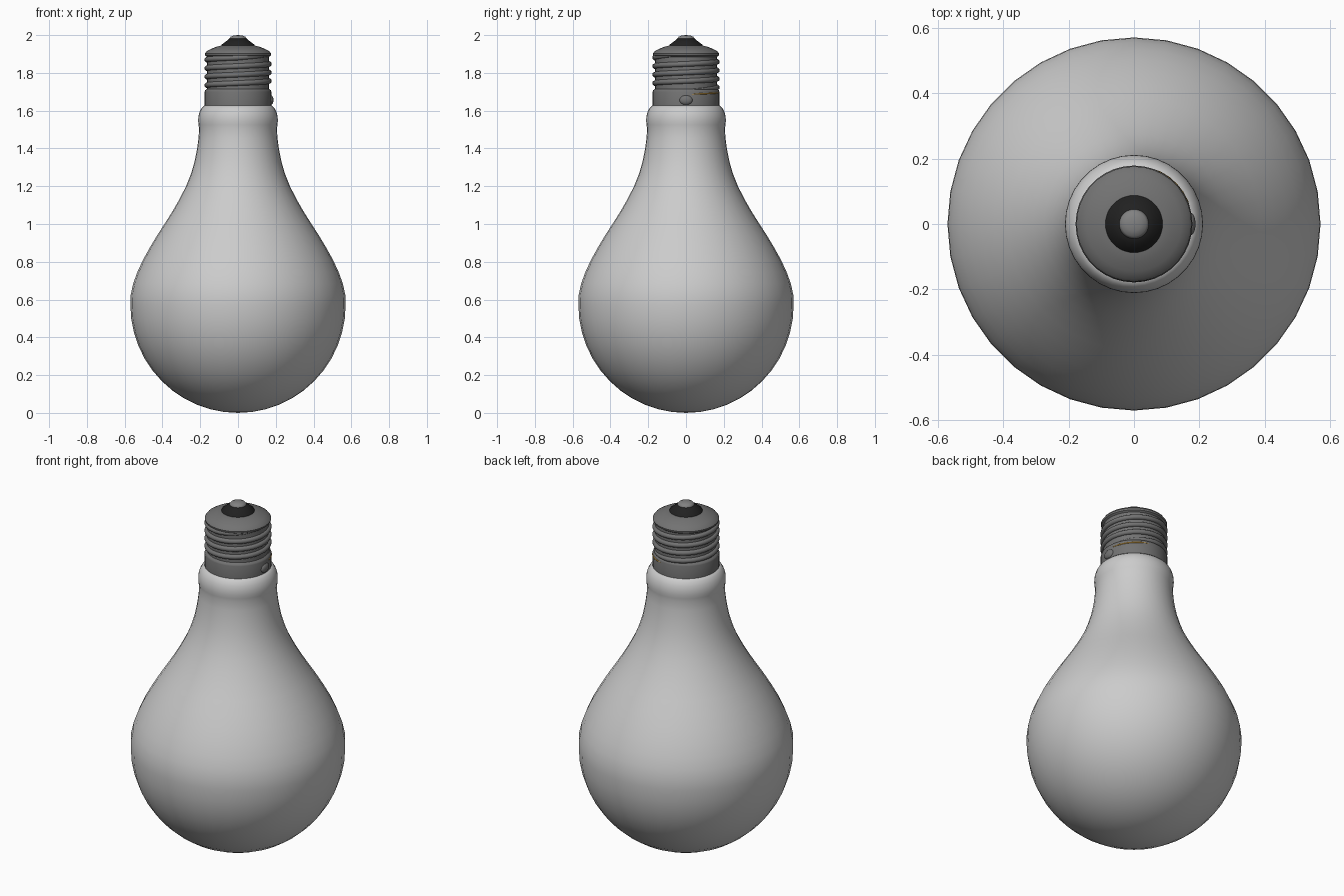
import bpy, bmesh, math
from math import sin, cos, pi, radians

if "Cube" in bpy.data.objects:
    bpy.data.objects.remove(bpy.data.objects["Cube"])

SEG = 36


def paint(ob, name, rgb):
    mat = bpy.data.materials.get(name) or bpy.data.materials.new(name)
    mat.diffuse_color = (*rgb, 1)
    mat.use_nodes = True
    mat.node_tree.nodes["Principled BSDF"].inputs["Base Color"].default_value = mat.diffuse_color
    ob.data.materials.append(mat)


def finish(ob, angle=40):
    bpy.ops.object.select_all(action='DESELECT')
    ob.select_set(True)
    bpy.context.view_layer.objects.active = ob
    bpy.ops.object.shade_smooth_by_angle(angle=radians(angle))


def make_object(name, bm):
    bmesh.ops.recalc_face_normals(bm, faces=bm.faces)
    me = bpy.data.meshes.new(name)
    bm.to_mesh(me)
    bm.free()
    ob = bpy.data.objects.new(name, me)
    bpy.context.collection.objects.link(ob)
    return ob


def lathe(name, profile, angle=40):
    """Revolve (radius, height) points around z."""
    bm = bmesh.new()
    vs = [bm.verts.new((r, 0, z)) for r, z in profile]
    edges = [bm.edges.new(p) for p in zip(vs, vs[1:])]
    bmesh.ops.spin(bm, geom=vs + edges, cent=(0, 0, 0), axis=(0, 0, 1),
                   angle=2 * pi, steps=SEG)
    bmesh.ops.remove_doubles(bm, verts=bm.verts, dist=1e-5)
    ob = make_object(name, bm)
    finish(ob, angle)
    return ob


def helix(name, start, turns, z0, pitch, radius, thick, taper):
    """Sweep a round ridge along a helix, fading out at both ends."""
    bm = bmesh.new()
    n, sides, rings = int(turns * SEG), 10, []
    for i in range(n + 1):
        a = start + 2 * pi * i / SEG
        z = z0 + pitch * i / SEG
        t = thick * max(0.1, min(1, i / taper, (n - i) / taper))
        ring = []
        for k in range(sides):
            b = 2 * pi * k / sides
            r = radius + t * cos(b)
            ring.append(bm.verts.new((r * cos(a), r * sin(a), z + t * sin(b))))
        rings.append(ring)
    for p, q in zip(rings, rings[1:]):
        for k in range(sides):
            j = (k + 1) % sides
            bm.faces.new((p[k], p[j], q[j], q[k]))
    bm.faces.new(rings[0])
    bm.faces.new(rings[-1])
    ob = make_object(name, bm)
    finish(ob, 60)
    return ob


# Frosted glass: round bottom, tapering shoulder, neck and collar
bowl = [(0.57 * sin(a), 0.577 - 0.572 * cos(a))
        for a in (radians(7.5 * i) for i in range(13))]
shoulder = [(0.568, 0.63), (0.555, 0.69), (0.533, 0.75), (0.503, 0.815),
            (0.467, 0.88), (0.428, 0.945), (0.386, 1.01), (0.345, 1.075),
            (0.308, 1.14), (0.275, 1.205), (0.249, 1.27), (0.230, 1.335),
            (0.217, 1.40), (0.209, 1.46), (0.206, 1.51)]
collar = [(0.209, 1.53), (0.211, 1.55), (0.210, 1.575), (0.203, 1.60),
          (0.192, 1.62), (0.178, 1.632), (0.16, 1.634)]
lathe("glass_bulb", bowl + shoulder + collar, 60)

# Metal screw shell: plain skirt, thread core, rim and domed end
METAL = (0.17, 0.17, 0.17)
shell = lathe("screw_shell", [
    (0.165, 1.625), (0.177, 1.626), (0.177, 1.70), (0.174, 1.708),
    (0.164, 1.715), (0.164, 1.885), (0.174, 1.892), (0.176, 1.902),
    (0.168, 1.913), (0.145, 1.926), (0.115, 1.938), (0.085, 1.946),
    (0.0, 1.946)])
paint(shell, "dark_metal", METAL)

# Screw thread
thread = helix("screw_thread", 0, 4, 1.712, 0.045, 0.164, 0.0145, 9)
paint(thread, "dark_metal", METAL)

# Thin brass lead wire where the thread starts
wire = helix("lead_wire", 0.05, 0.24, 1.686, 0.045, 0.176, 0.004, 2)
paint(wire, "brass", (0.6, 0.33, 0.05))

# Solder blob on the right side of the skirt
bm = bmesh.new()
bmesh.ops.create_uvsphere(bm, u_segments=20, v_segments=12, radius=1)
for v in bm.verts:
    v.co = (0.172 + 0.016 * v.co.x, 0.035 * v.co.y, 1.656 + 0.026 * v.co.z)
blob = make_object("solder_blob", bm)
finish(blob, 60)
paint(blob, "dark_metal", METAL)

# Black insulator cone
insulator = lathe("insulator", [(0.0, 1.942), (0.088, 1.944), (0.086, 1.95),
                                (0.062, 1.968), (0.046, 1.981), (0.0, 1.981)])
paint(insulator, "black_glass", (0.015, 0.015, 0.015))

# End contact button
contact = lathe("end_contact", [(0.0, 1.974), (0.044, 1.976), (0.045, 1.984),
                                (0.038, 1.992), (0.022, 1.998), (0.0, 2.0)], 60)
paint(contact, "contact_metal", (0.22, 0.22, 0.22))

# Rest the whole lamp on the ground
for ob in bpy.data.objects:
    if ob.name == "glass_bulb":
        ob.location.z = -0.005
